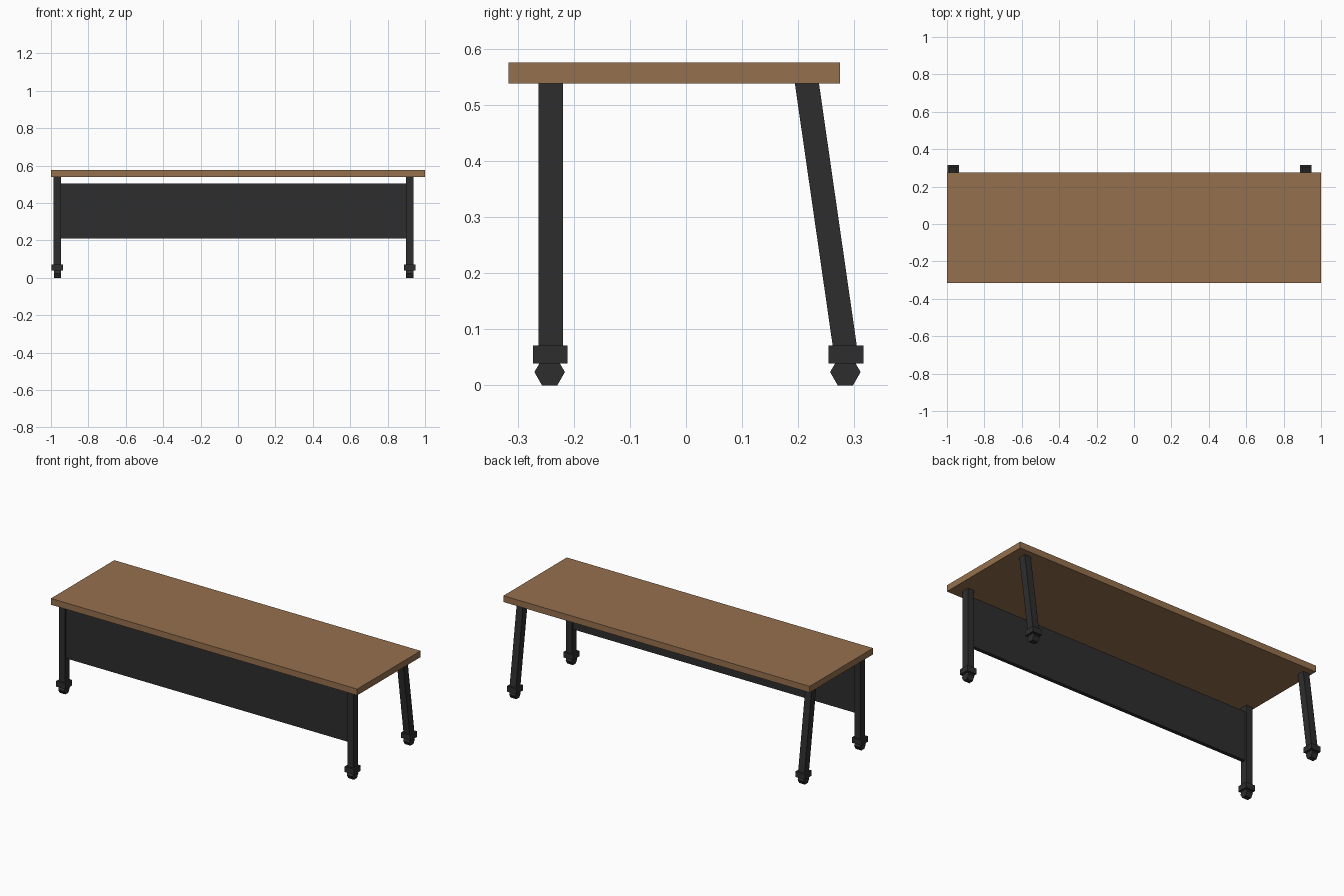
import bpy
import bmesh
import math

if "Cube" in bpy.data.objects:
    bpy.data.objects.remove(bpy.data.objects["Cube"])


def material(name, rgb):
    m = bpy.data.materials.new(name)
    m.diffuse_color = (*rgb, 1.0)
    m.use_nodes = True
    m.node_tree.nodes["Principled BSDF"].inputs["Base Color"].default_value = m.diffuse_color
    return m


WOOD = material("brown wood", (0.30, 0.163, 0.077))
METAL = material("black metal", (0.027, 0.027, 0.027))


def prism(name, bottom, top, mat):
    """Block between two level rectangles, each (x0, x1, y0, y1, z)."""
    bm = bmesh.new()
    rings = []
    for x0, x1, y0, y1, z in (bottom, top):
        rings.append([bm.verts.new(p) for p in
                      ((x0, y0, z), (x1, y0, z), (x1, y1, z), (x0, y1, z))])
    low, high = rings
    bm.faces.new(low[::-1])
    bm.faces.new(high)
    for i in range(4):
        j = (i + 1) % 4
        bm.faces.new((low[i], low[j], high[j], high[i]))
    mesh = bpy.data.meshes.new(name)
    bm.to_mesh(mesh)
    bm.free()
    mesh.materials.append(mat)
    obj = bpy.data.objects.new(name, mesh)
    bpy.context.collection.objects.link(obj)
    return obj


def box(name, x0, x1, y0, y1, z0, z1, mat):
    return prism(name, (x0, x1, y0, y1, z0), (x0, x1, y0, y1, z1), mat)


# Table top
box("table_top", -1, 1, -0.3165, 0.2745, 0.538, 0.575, WOOD)

# Legs: upright at the front, raked at the back, each with collar and wheel
HX, HY = 0.0205, 0.0215
for side, x in (("left", -0.966), ("right", 0.918)):
    for end, y_top, y_bot, y_foot in (("front", -0.241, -0.241, -0.242),
                                      ("back", 0.2155, 0.283, 0.285)):
        prism(f"{end}_{side}_leg",
              (x - HX, x + HX, y_bot - HY, y_bot + HY, 0.07),
              (x - HX, x + HX, y_top - HY, y_top + HY, 0.538), METAL)
        box(f"{end}_{side}_collar", x - 0.031, x + 0.031,
            y_foot - 0.031, y_foot + 0.031, 0.039, 0.071, METAL)
        # Six-sided wheel lying along x, flat side on the floor
        r = 0.0272
        bpy.ops.mesh.primitive_cylinder_add(
            vertices=6, radius=r, depth=0.038,
            location=(x, y_foot - 0.001, r * math.cos(math.pi / 6)),
            rotation=(math.pi / 2, 0, math.pi / 2))
        wheel = bpy.context.object
        wheel.name = f"{end}_{side}_wheel"
        # Turn so that the corners point forwards and backwards
        if abs(max(v.co.x for v in wheel.data.vertices) - r) > 1e-4:
            for v in wheel.data.vertices:
                v.co.x, v.co.y = v.co.y, v.co.x
            wheel.data.flip_normals()
        wheel.data.materials.append(METAL)

# Front panel between the upright legs
box("front_panel", -0.946, 0.898, -0.252, -0.230, 0.211, 0.503, METAL)
